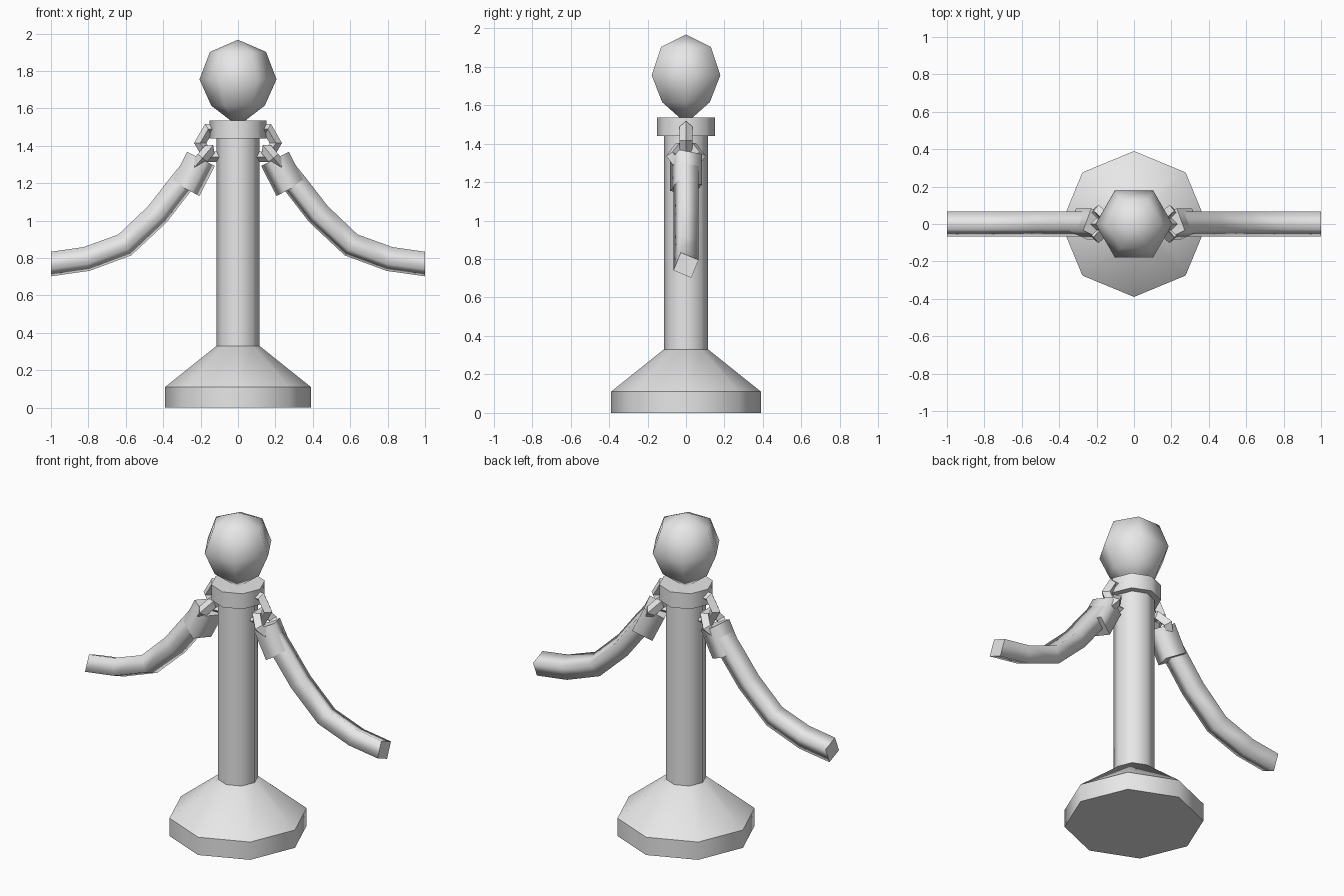
import bpy, bmesh, math
from mathutils import Matrix, Vector

cube = bpy.data.objects.get("Cube")
if cube:
    bpy.data.objects.remove(cube, do_unlink=True)

grey = bpy.data.materials.new("plain grey")
grey.use_nodes = True
grey.diffuse_color = (0.8, 0.8, 0.8, 1)
grey.node_tree.nodes["Principled BSDF"].inputs["Base Color"].default_value = (0.8, 0.8, 0.8, 1)


def finish(name, bm):
    """Turn a bmesh into a named object."""
    bmesh.ops.recalc_face_normals(bm, faces=bm.faces)
    mesh = bpy.data.meshes.new(name)
    bm.to_mesh(mesh)
    bm.free()
    mesh.materials.append(grey)
    obj = bpy.data.objects.new(name, mesh)
    bpy.context.collection.objects.link(obj)
    return obj


def skin(bm, rings):
    """Join rings of points with smooth sides and flat end caps."""
    loops = [[bm.verts.new(p) for p in ring] for ring in rings]
    n = len(loops[0])
    for a, b in zip(loops, loops[1:]):
        for i in range(n):
            j = (i + 1) % n
            bm.faces.new((a[i], a[j], b[j], b[i])).smooth = True
    bm.faces.new(loops[0])
    bm.faces.new(loops[-1])


def lathe(name, profile, sides, angle):
    """Turned part around the z axis, from (radius, height) pairs."""
    bm = bmesh.new()
    turns = [math.tau * i / sides for i in range(sides)]
    skin(bm, [[(r * math.cos(t), r * math.sin(t), z) for t in turns] for r, z in profile])
    bmesh.ops.remove_doubles(bm, verts=bm.verts, dist=0.0005)
    obj = finish(name, bm)
    bpy.ops.object.select_all(action="DESELECT")
    obj.select_set(True)
    bpy.context.view_layer.objects.active = obj
    bpy.ops.object.shade_smooth_by_angle(angle=math.radians(angle))


def square_sweep(name, path, radius, side):
    """Square section, rolled a little, swept along an (x, z) path."""
    pts = [Vector((x, 0, z)) for x, z in path]
    rings = []
    for i, p in enumerate(pts):
        before = (p - pts[i - 1]).normalized() if i else Vector()
        after = (pts[i + 1] - p).normalized() if i + 1 < len(pts) else Vector()
        t = (before + after).normalized()
        if len(pts) > 2 and i + 1 == len(pts):
            t = Vector((1, 0, 0))
        up = Vector((-t.z, 0, t.x))
        ring = []
        for k in range(4):
            a = math.radians(22.5 + 90 * k)
            v = p + radius * (up * math.cos(a) - Vector((0, 1, 0)) * math.sin(a))
            ring.append((v.x * side, v.y, v.z))
        rings.append(ring)
    bm = bmesh.new()
    skin(bm, rings)
    finish(name, bm)


def link(name, centre, turn, radius):
    """Six-sided chain link with a diamond section."""
    bpy.ops.mesh.primitive_torus_add(major_segments=6, minor_segments=4,
                                     major_radius=radius, minor_radius=0.033,
                                     location=centre, rotation=turn.to_euler())
    obj = bpy.context.object
    obj.name = name
    obj.data.materials.append(grey)


# Post
lathe("base", [(0.39, 0), (0.39, 0.11), (0.115, 0.33)], 8, 46)
lathe("pole", [(0.115, 0.32), (0.115, 1.46)], 8, 46)
lathe("collar_ring", [(0.152, 1.44), (0.152, 1.535)], 8, 46)
lathe("ball_finial", [(0.0001, 1.505), (0.143, 1.615), (0.206, 1.755),
                      (0.15, 1.902), (0.0001, 1.967)], 6, 80)

# Chain links, rope end and rope on each side
rope = [(0.22, 1.3), (0.31, 1.19), (0.43, 1.035), (0.605, 0.87), (0.81, 0.795), (1, 0.768)]
for side, label in ((1, "left"), (-1, "right")):
    link(label + "_fixed_link", (0.117 * side, 0, 1.415),
         Matrix.Rotation(math.pi / 2, 3, "X"), 0.085)
    tilt = math.radians(50 if side > 0 else 130)
    link(label + "_rope_link", (0.19 * side, 0, 1.335),
         Matrix.Rotation(tilt, 3, "Y") @ Matrix.Rotation(math.pi / 2, 3, "Z"), 0.07)
    square_sweep(label + "_rope_end", [(0.198, 1.33), (0.28, 1.17)], 0.09, side)
    square_sweep(label + "_rope", rope, 0.071, side)
